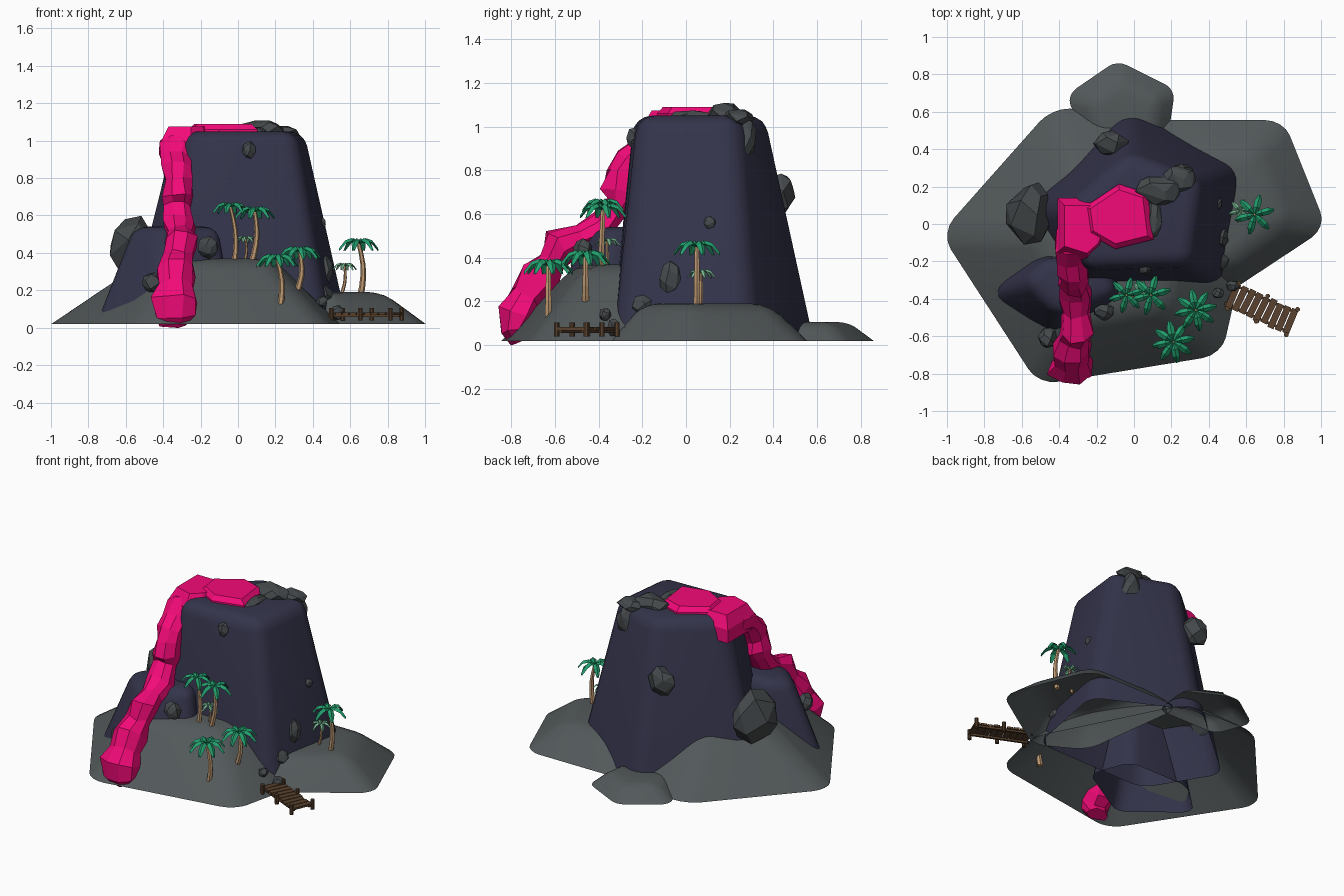
import bpy, bmesh, math, random
from mathutils import Vector, Matrix

if "Cube" in bpy.data.objects:
    bpy.data.objects.remove(bpy.data.objects["Cube"])

random.seed(4)


def mat(name, r, g, b):
    m = bpy.data.materials.new(name)
    m.diffuse_color = (r, g, b, 1)
    m.use_nodes = True
    m.node_tree.nodes["Principled BSDF"].inputs["Base Color"].default_value = m.diffuse_color
    return m


SAND = mat("ash_grey", .085, .098, .102)
ROCK = mat("rock_grey", .060, .068, .072)
NAVY = mat("basalt", .034, .034, .070)
LAVA = mat("hot_pink", .90, .003, .19)
LEAF = mat("leaf_green", .016, .35, .155)
PALE = mat("pale_leaf", .19, .51, .30)
BARK = mat("bark", .52, .32, .17)
WOOD = mat("wood", .10, .053, .026)


def finish(bm, name, material, smooth=False):
    bmesh.ops.recalc_face_normals(bm, faces=bm.faces)
    me = bpy.data.meshes.new(name)
    bm.to_mesh(me)
    bm.free()
    ob = bpy.data.objects.new(name, me)
    bpy.context.collection.objects.link(ob)
    me.materials.append(material)
    if smooth:
        me.shade_smooth()
    return ob


def loft(bm, rings, caps=(True, True)):
    """Skin a list of equal-sized vertex rings."""
    vs = [[bm.verts.new(p) for p in r] for r in rings]
    n = len(rings[0])
    for a, b in zip(vs, vs[1:]):
        for i in range(n):
            bm.faces.new((a[i], a[(i + 1) % n], b[(i + 1) % n], b[i]))
    if caps[0]:
        bm.faces.new(vs[0][::-1])
    if caps[1]:
        bm.faces.new(vs[-1])


def hill(name, base, z0, top, z1, width, material):
    """Open-bottomed frustum with rounded edges."""
    bm = bmesh.new()
    loft(bm, [[(x, y, z0) for x, y in base], [(x, y, z1) for x, y in top]], (False, True))
    edges = [e for e in bm.edges if not e.is_boundary]
    bmesh.ops.bevel(bm, geom=edges, offset=width, segments=4, profile=.5,
                    affect='EDGES', clamp_overlap=True)
    return finish(bm, name, material, True)


# Ground mounds
hill("main_mound", [(-1.035, -.05), (-.44, .62), (.1, .6), (.56, -.3), (.47, -.70), (-.51, -.86)], .02,
     [(-.5, -.05), (-.33, .25), (0, .2), (.2, -.2), (.16, -.44), (-.33, -.52)], .37, .09, SAND)
hill("right_mound", [(.1, .555), (.80, .555), (1.03, -.02), (.5, -.37), (.2, -.2)], .02,
     [(.15, .38), (.64, .38), (.80, .02), (.5, -.22), (.25, -.1)], .19, .08, SAND)
hill("back_mound", [(-.36, .69), (-.09, .875), (.22, .72), (.18, .45), (-.27, .45)], .02,
     [(-.22, .66), (-.07, .76), (.12, .66), (.1, .45), (-.2, .45)], .105, .05, SAND)

# Volcano cone and foothill
hill("volcano_cone", [(-.03, .61), (.60, .30), (.48, -.33), (-.35, -.345), (-.62, .1)], .02,
     [(-.03, .38), (.36, .23), (.31, -.22), (-.27, -.24), (-.35, .1)], 1.05, .08, NAVY)
hill("foothill", [(-.79, -.37), (-.42, -.67), (0, -.42), (-.1, -.15), (-.55, -.15)], .02,
     [(-.58, -.31), (-.42, -.48), (-.09, -.38), (-.15, -.2), (-.48, -.18)], .54, .07, NAVY)

# Lava pool and the spill over the left rim: chamfered slabs
def slab(name, outline, levels):
    cx = sum(p[0] for p in outline) / len(outline)
    cy = sum(p[1] for p in outline) / len(outline)
    bm = bmesh.new()
    loft(bm, [[(cx + (x - cx) * s, cy + (y - cy) * s, z) for x, y in outline] for s, z in levels])
    finish(bm, name, LAVA)


slab("lava_pool", [(-.26, .09), (-.08, .21), (.07, .16), (.10, -.08), (-.10, -.13), (-.24, -.05)],
     ((1.05, 1.0), (1.02, 1.06), (.85, 1.09)))
slab("lava_spill", [(-.41, .14), (-.2, .14), (-.1, .05), (-.17, -.13), (-.25, -.2), (-.41, -.15)],
     ((1.0, .91), (1.0, 1.0), (.75, 1.075)))

# Lava flow: lumpy rings swept down the front (x, y, z, half width, half depth)
path = [(-.31, -.02, .97, .10, .08), (-.32, -.13, .96, .10, .085), (-.33, -.19, .90, .08, .06),
        (-.32, -.25, .84, .085, .085), (-.32, -.28, .78, .075, .085), (-.32, -.29, .70, .09, .10),
        (-.32, -.31, .64, .075, .06), (-.31, -.38, .55, .085, .07), (-.31, -.48, .50, .075, .06),
        (-.30, -.57, .46, .09, .09), (-.32, -.61, .38, .075, .06), (-.33, -.67, .30, .10, .095),
        (-.33, -.73, .22, .09, .08), (-.34, -.77, .14, .12, .095), (-.34, -.79, .06, .11, .06),
        (-.35, -.77, .02, .08, .04)]
rings = []
for i, (x, y, z, w, d) in enumerate(path):
    a, b = path[max(i - 1, 0)], path[min(i + 1, len(path) - 1)]
    t = Vector((0, b[1] - a[1], b[2] - a[2])).normalized()
    nrm = Vector((0, t.z, -t.y))
    ring = []
    for k in range(8):
        ang = math.tau * (k + .5) / 8
        j = random.uniform(.88, 1.15)
        ring.append(Vector((x, y, z)) + Vector((1, 0, 0)) * w * j * math.cos(ang)
                    + nrm * d * j * math.sin(ang) + t * random.uniform(-.012, .012))
    rings.append(ring)
bm = bmesh.new()
loft(bm, rings)
finish(bm, "lava_flow", LAVA)


# Boulders: hulls of random points (centre, radii)
def boulder(name, c, r):
    bm = bmesh.new()
    for i in range(20):
        z = 1 - 2 * (i + .5) / 20
        a = i * 2.4 + random.uniform(-.4, .4)
        q = math.sqrt(1 - z * z)
        j = random.uniform(.98, 1.12)
        bm.verts.new((c[0] + r[0] * j * q * math.cos(a), c[1] + r[1] * j * q * math.sin(a), c[2] + r[2] * j * z))
    bmesh.ops.convex_hull(bm, input=bm.verts)
    bmesh.ops.dissolve_limit(bm, angle_limit=.2, verts=bm.verts, edges=bm.edges)
    finish(bm, name, ROCK)


for i, (c, r) in enumerate([
        ((-.56, .05, .43), (.125, .17, .16)), ((-.12, .43, .69), (.09, .07, .09)),
        ((.13, .18, 1.05), (.13, .08, .06)), ((.25, .26, .94), (.07, .06, .12)),
        ((.11, .03, 1.04), (.04, .11, .035)), ((.24, .24, 1.04), (.09, .07, .04)),
        ((.06, -.235, .95), (.037, .035, .047)), ((.325, -.03, .88), (.02, .025, .025)),
        ((.445, .11, .56), (.03, .03, .03)), ((.46, -.07, .31), (.05, .055, .075)),
        ((.45, -.19, .18), (.055, .06, .05)), ((-.16, -.47, .43), (.055, .045, .06)),
        ((-.46, -.61, .24), (.05, .06, .055)), ((.53, -.33, .08), (.035, .03, .04)),
        ((.45, -.37, .14), (.03, .03, .03))]):
    boulder("boulder_%d" % (i + 1), c, r)


# Palm trees: bent trunk plus drooping folded fronds
def palm(name, base, top, size, leaf, count):
    base, top = Vector(base), Vector(top)
    bm = bmesh.new()
    rings = []
    for k in range(6):
        t = k / 5
        p = base.lerp(top, t) + Vector((.02 * math.sin(math.pi * t) * size / .1, 0, 0))
        r = (.018 - .007 * t) * (size / .1)
        rings.append([p + Vector((r * math.cos(math.tau * n / 6), r * math.sin(math.tau * n / 6), 0))
                      for n in range(6)])
    loft(bm, rings)
    finish(bm, name + "_trunk", BARK)
    bm = bmesh.new()
    profile = [(.05, .05, .1), (.4, .22, .22), (.75, .10, .24), (1.08, -.32, .08)]
    for n in range(count):
        m = Matrix.Translation(top) @ Matrix.Rotation(math.tau * (n + .25) / count, 4, 'Z')
        loft(bm, [[m @ (Vector(q) * size) for q in
                   ((u, -w * .8, h - .08), (u, 0, h + .07), (u, w * .8, h - .08), (u, 0, h - .04))]
                  for u, h, w in profile])
    finish(bm, name + "_fronds", leaf)


palm("front_palm", (.22, -.63, .09), (.21, -.63, .365), .105, LEAF, 8)
palm("slope_palm", (.31, -.46, .18), (.33, -.46, .405), .105, LEAF, 8)
palm("tall_palm_left", (-.02, -.39, .34), (-.04, -.38, .645), .09, LEAF, 6)
palm("tall_palm_right", (.07, -.39, .34), (.09, -.38, .62), .10, LEAF, 6)
palm("young_palm_front", (.03, -.36, .34), (.04, -.36, .475), .055, PALE, 6)
palm("side_palm", (.655, .05, .17), (.645, .05, .45), .10, LEAF, 6)
palm("young_palm_side", (.55, .07, .17), (.57, .07, .33), .06, PALE, 6)


# Dock: planks across two beams on posts
dock = Matrix.Translation((.52, -.38, 0)) @ Matrix.Rotation(math.radians(-24), 4, 'Z')


def dock_box(name, c, s, turn=0):
    bm = bmesh.new()
    bmesh.ops.create_cube(bm, size=1)
    bm.transform(dock @ Matrix.Translation(c) @ Matrix.Rotation(turn, 4, 'Z') @ Matrix.Diagonal((*s, 1)))
    finish(bm, name, WOOD)


for i in range(9):
    dock_box("dock_plank_%d" % (i + 1), (.01 + .042 * i, random.uniform(-.006, .006), .075),
             (.036, .14, .014), random.uniform(-.06, .06))
for side, y in (("left", .055), ("right", -.055)):
    dock_box("dock_beam_" + side, (.17, y, .063), (.37, .014, .014))
    for k, x in enumerate((.01, .18, .355)):
        bm = bmesh.new()
        bmesh.ops.create_cone(bm, cap_ends=True, segments=8, radius1=.013, radius2=.013, depth=.065)
        bm.transform(dock @ Matrix.Translation((x, y * 1.35, .072)))
        finish(bm, "dock_post_%s_%d" % (side, k + 1), WOOD)
